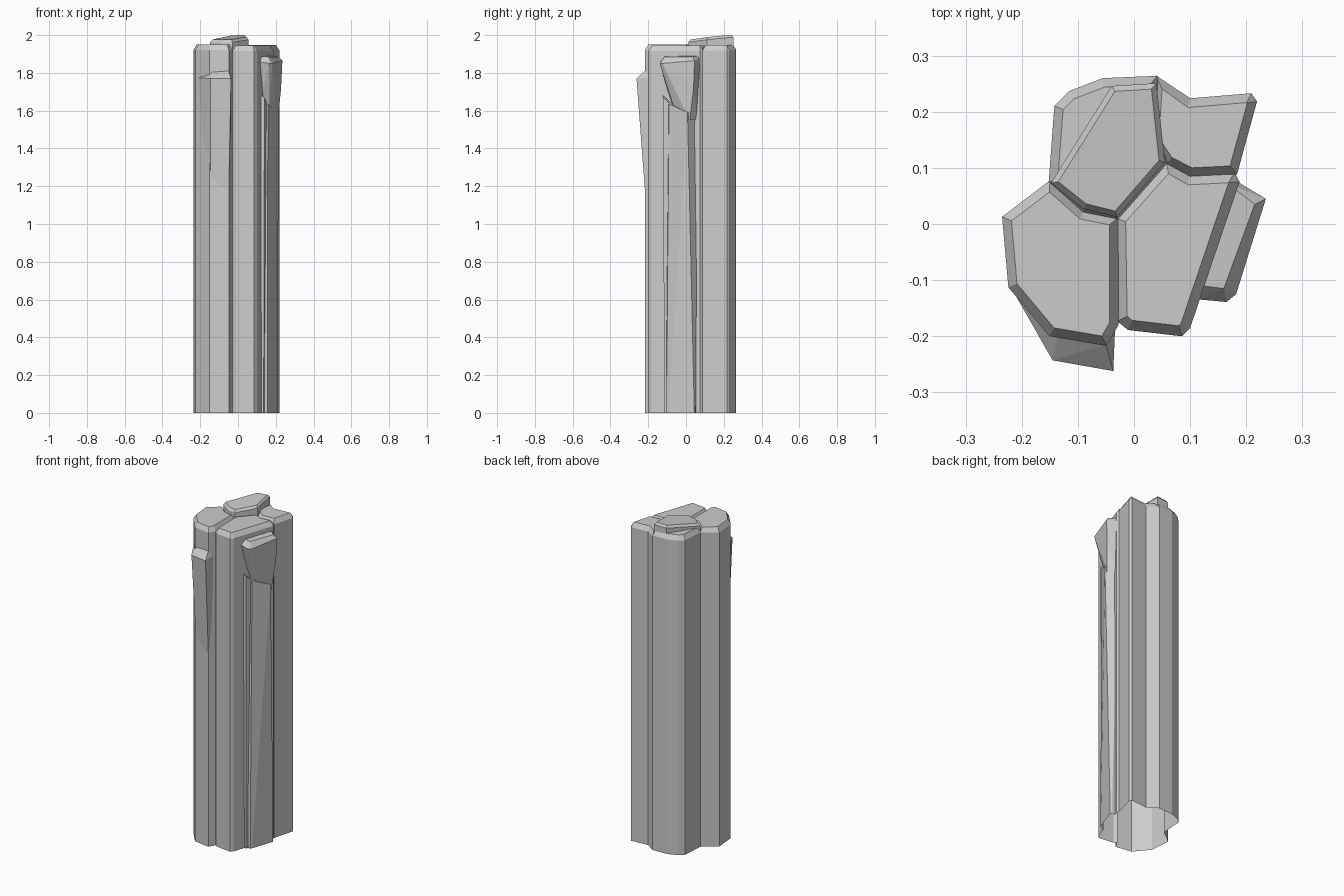
import bpy, bmesh
from mathutils import Vector

if "Cube" in bpy.data.objects:
    bpy.data.objects.remove(bpy.data.objects["Cube"])


def make(name, bm):
    bmesh.ops.recalc_face_normals(bm, faces=bm.faces[:])
    me = bpy.data.meshes.new(name)
    bm.to_mesh(me)
    bm.free()
    ob = bpy.data.objects.new(name, me)
    bpy.context.scene.collection.objects.link(ob)
    return ob


def offset(pts, d):
    """Move every edge of a counter-clockwise outline inwards by d."""
    out, n = [], len(pts)
    for i in range(n):
        p = Vector(pts[i])
        a = (p - Vector(pts[i - 1])).normalized()
        b = (Vector(pts[(i + 1) % n]) - p).normalized()
        na, nb = Vector((-a.y, a.x)), Vector((-b.y, b.x))
        m = (na + nb).normalized()
        out.append(p + m * (d / max(m.dot(na), 0.6)))
    return out


def column(name, pts, top, bottom, slope=(0, 0), bevel=0.014):
    """Prism with a chamfered, slightly tilted top."""
    bm = bmesh.new()
    rings = []
    for z, d in ((bottom, -0.002), (top - 0.028, -0.002), (top, bevel)):
        tilt = z > bottom
        rings.append([bm.verts.new((p.x, p.y, z + tilt * (slope[0] * p.x + slope[1] * p.y)))
                      for p in offset(pts, d)])
    n = len(pts)
    for lo, hi in zip(rings, rings[1:]):
        for i in range(n):
            bm.faces.new((lo[i], lo[(i + 1) % n], hi[(i + 1) % n], hi[i]))
    bm.faces.new(rings[0][::-1])
    bm.faces.new(rings[-1])
    return make(name, bm)


def chunk(name, pts):
    """Convex broken piece."""
    bm = bmesh.new()
    for p in pts:
        bm.verts.new(p)
    res = bmesh.ops.convex_hull(bm, input=bm.verts[:])
    junk = [v for v in res["geom_interior"] if isinstance(v, bmesh.types.BMVert)]
    if junk:
        bmesh.ops.delete(bm, geom=junk, context='VERTS')
    return make(name, bm)


# Four main columns
left = column("rock_column", [
    (-0.233, 0.012), (-0.222, -0.112), (-0.15, -0.198), (-0.05, -0.215), (-0.03, -0.18),
    (-0.03, 0.01), (-0.09, 0.022), (-0.15, 0.075)], 1.95, -0.10)
back = column("back_column", [
    (-0.15, 0.075), (-0.09, 0.022), (-0.03, 0.01), (0.058, 0.11), (0.04, 0.262),
    (-0.055, 0.258), (-0.115, 0.235), (-0.14, 0.21)], 1.953, -0.12)
back_right = column("back_right_column", [
    (0.04, 0.262), (0.03, 0.15), (0.058, 0.108), (0.10, 0.086), (0.182, 0.09),
    (0.217, 0.218), (0.208, 0.231), (0.10, 0.222)], 1.947, -0.14)
front = column("front_column", [
    (-0.031, 0.01), (-0.028, -0.172), (-0.01, -0.187), (0.085, -0.198), (0.098, -0.185),
    (0.186, 0.075), (0.178, 0.09), (0.10, 0.086), (0.058, 0.11)], 1.944, -0.16, bevel=0.016)

# Raised tilted cap on the back column
cap_line = [(-0.148, 0.073), (-0.09, 0.027), (-0.03, 0.012), (0.055, 0.11),
            (0.04, 0.251), (-0.04, 0.246)]
cap = chunk("top_cap", [(p.x, p.y, z + t * (0.10 * p.y + 0.05 * p.x))
                        for z, d, t in ((1.92, 0, 0), (1.962, 0, 1), (1.976, 0.01, 1))
                        for p in offset(cap_line, d)])

# Flaring ledge on the front left
ledge = chunk("front_ledge", [
    (-0.218, -0.115, 1.775), (-0.145, -0.243, 1.77), (-0.037, -0.262, 1.77),
    (-0.033, -0.17, 1.78), (-0.135, -0.195, 1.81), (-0.05, -0.215, 1.812),
    (-0.205, -0.12, 1.30), (-0.145, -0.198, 1.22), (-0.05, -0.213, 1.12),
    (-0.04, -0.17, 1.15)])

# Overhanging wedge on the right, narrowing downwards
wedge = chunk("right_wedge", [
    (0.17, 0.07, 1.89), (0.215, 0.035, 1.885), (0.16, -0.115, 1.885), (0.12, -0.11, 1.888),
    (0.185, 0.075, 1.86), (0.235, 0.045, 1.865), (0.182, -0.125, 1.85),
    (0.165, -0.139, 1.85), (0.11, -0.134, 1.86), (0.228, 0.04, 1.72),
    (0.165, -0.06, 1.61), (0.212, 0.02, 1.55), (0.12, -0.08, 1.65), (0.17, 0.06, 1.55)])

# Lower slabs below the wedge
slab = chunk("right_slab", [
    (0.09, -0.10, -0.18), (0.155, -0.105, -0.18), (0.207, 0.048, -0.18), (0.15, 0.06, -0.18),
    (0.10, -0.10, 1.66), (0.158, -0.09, 1.635), (0.216, 0.008, 1.59), (0.16, 0.06, 1.60)])
sliver = chunk("slab_edge", [
    (0.10, -0.114, -0.2), (0.135, -0.114, -0.2), (0.15, -0.06, -0.2), (0.10, -0.06, -0.2),
    (0.11, -0.122, 1.69), (0.14, -0.122, 1.67), (0.158, -0.07, 1.62), (0.12, -0.06, 1.63)])

# Fuse the parts into one rock
bpy.context.view_layer.objects.active = left
for part in (back, back_right, front, cap, ledge, wedge, slab, sliver):
    mod = left.modifiers.new("fuse", 'BOOLEAN')
    mod.operation, mod.solver, mod.object = 'UNION', 'EXACT', part
    bpy.ops.object.modifier_apply(modifier=mod.name)
    bpy.data.objects.remove(part)

# Cut the foot flat and leave it open underneath
bm = bmesh.new()
bm.from_mesh(left.data)
bmesh.ops.bisect_plane(bm, geom=bm.verts[:] + bm.edges[:] + bm.faces[:], dist=1e-5,
                       plane_co=(0, 0, 0), plane_no=(0, 0, 1), clear_inner=True)
bm.to_mesh(left.data)
bm.free()
